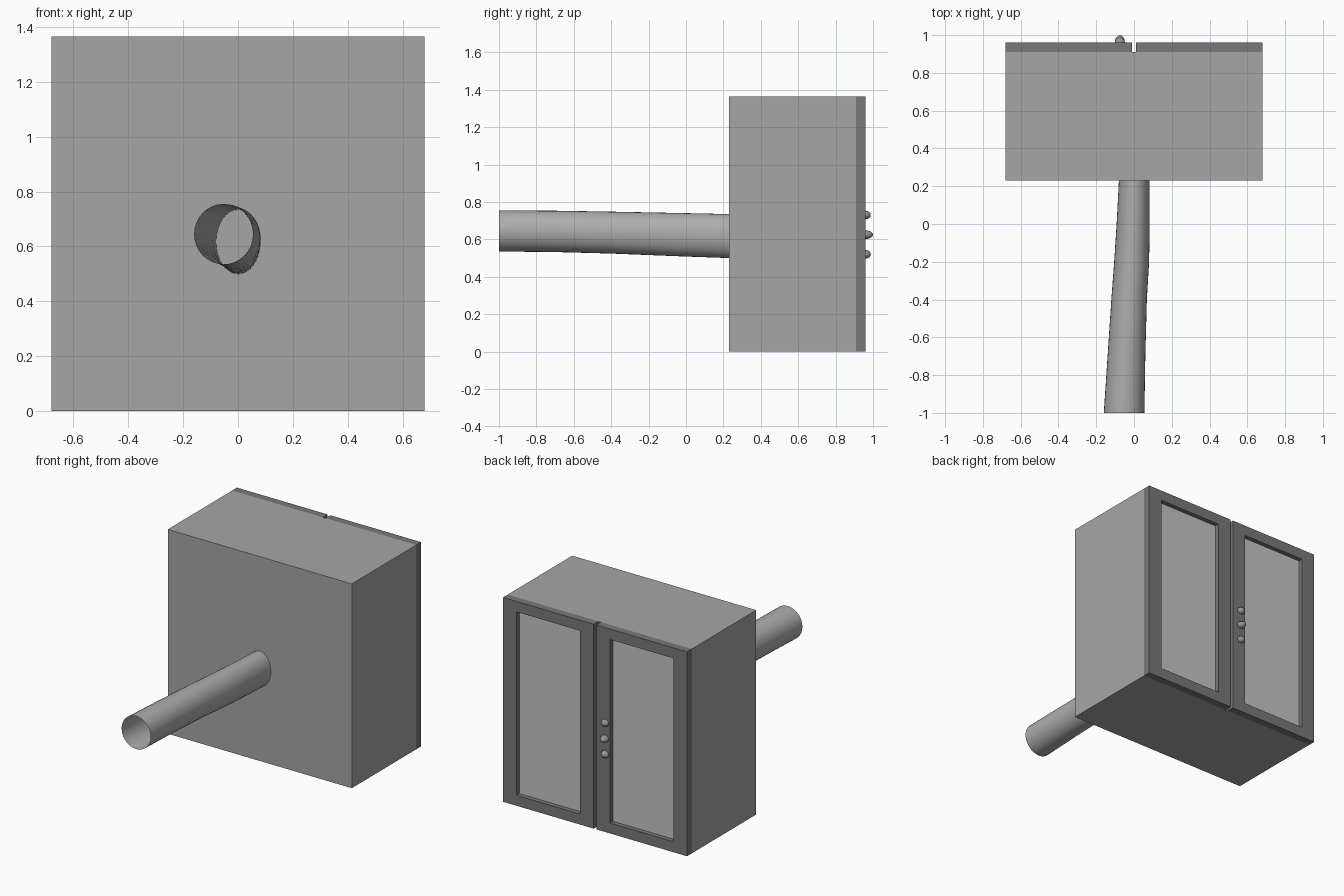
import bpy, bmesh, math
from mathutils import Vector

if "Cube" in bpy.data.objects:
    bpy.data.objects.remove(bpy.data.objects["Cube"])


def material(name, v):
    m = bpy.data.materials.new(name)
    m.diffuse_color = (v, v, v, 1)
    m.use_nodes = True
    m.node_tree.nodes["Principled BSDF"].inputs["Base Color"].default_value = m.diffuse_color
    return m


BODY = material("cabinet grey", 0.38)
DOOR = material("dark door grey", 0.19)
PANEL = material("light panel grey", 0.56)
PIPE = material("pipe grey", 0.42)
KNOB = material("knob grey", 0.30)


def make_object(name, bm, mat, smooth=False):
    me = bpy.data.meshes.new(name)
    bmesh.ops.recalc_face_normals(bm, faces=bm.faces)
    for f in bm.faces:
        f.smooth = smooth
    bm.to_mesh(me)
    bm.free()
    me.materials.append(mat)
    ob = bpy.data.objects.new(name, me)
    bpy.context.collection.objects.link(ob)
    return ob


def box(name, lo, hi, mat):
    bm = bmesh.new()
    bmesh.ops.create_cube(bm, size=1)
    lo, hi = Vector(lo), Vector(hi)
    for v in bm.verts:
        v.co = (lo + hi) / 2 + v.co * (hi - lo)
    return make_object(name, bm, mat)


def frame(name, x0, x1, z0, z1, y0, y1, side, rail, mat):
    """Rectangular ring, extruded along y."""
    bm = bmesh.new()
    loops = []
    for y in (y0, y1):
        for sx, sz in ((0, 0), (side, rail)):
            pts = ((x0 + sx, z0 + sz), (x1 - sx, z0 + sz),
                   (x1 - sx, z1 - sz), (x0 + sx, z1 - sz))
            loops.append([bm.verts.new((x, y, z)) for x, z in pts])
    back_out, back_in, front_out, front_in = loops
    for a, b in ((back_out, back_in), (back_in, front_in),
                 (front_in, front_out), (front_out, back_out)):
        for i in range(4):
            j = (i + 1) % 4
            bm.faces.new((a[i], a[j], b[j], b[i]))
    return make_object(name, bm, mat)


# Cabinet body
W, H = 0.68, 1.365
box("cabinet_body", (-W, 0.23, 0), (W, 0.91, H), BODY)

# Pair of framed doors with recessed panels
for label, x0, x1 in (("left", -W, -0.01), ("right", 0.01, W)):
    frame(label + "_door_frame", x0, x1, 0, H, 0.91, 0.96, 0.1, 0.07, DOOR)
    box(label + "_door_panel", (x0 + 0.1, 0.91, 0.07),
        (x1 - 0.1, 0.93, H - 0.07), PANEL)

# Three small knobs on one door
for i, (z, reach) in enumerate(((0.52, 0.028), (0.625, 0.04), (0.73, 0.028))):
    bm = bmesh.new()
    bmesh.ops.create_uvsphere(bm, u_segments=16, v_segments=10, radius=1)
    for v in bm.verts:
        v.co = Vector((-0.075, 0.96, z)) + v.co * Vector((0.027, reach, 0.023))
    make_object(f"knob_{i + 1}", bm, KNOB, True)

# Open, gently bent pipe: y, left, right, bottom, top of each section
sections = [(-1.0, -0.16, 0.055, 0.535, 0.755),
            (-0.7, -0.14, 0.06, 0.532, 0.753),
            (-0.4, -0.12, 0.068, 0.524, 0.748),
            (-0.2, -0.105, 0.08, 0.516, 0.744),
            (0.0, -0.092, 0.083, 0.508, 0.740),
            (0.23, -0.08, 0.082, 0.500, 0.735)]
bm = bmesh.new()
rings = []
for y, l, r, b, t in sections:
    ring = []
    for k in range(32):
        a = math.tau * k / 32
        ring.append(bm.verts.new(((l + r) / 2 + (r - l) / 2 * math.cos(a), y,
                                  (b + t) / 2 + (t - b) / 2 * math.sin(a))))
    rings.append(ring)
for a, b in zip(rings, rings[1:]):
    for i in range(32):
        j = (i + 1) % 32
        bm.faces.new((a[i], a[j], b[j], b[i]))
make_object("vent_pipe", bm, PIPE, True)
